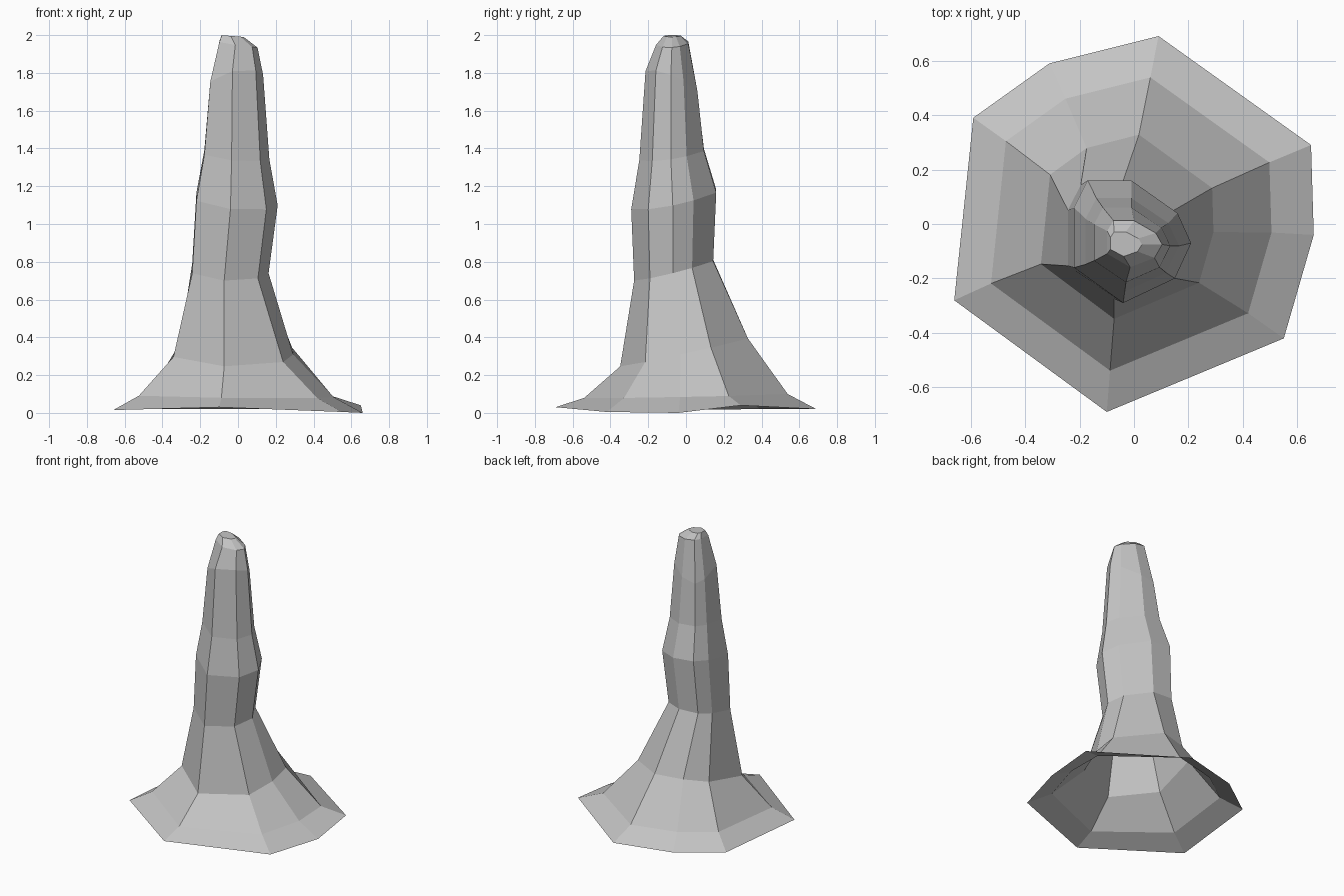
import bpy
import bmesh

default_cube = bpy.data.objects.get("Cube")
if default_cube:
    bpy.data.objects.remove(default_cube, do_unlink=True)

# Eight-sided cross-sections: the wide foot (with a slightly uneven rim) and the shaft
FOOT = [(0.65, 0.29), (0.09, 0.69), (-0.31, 0.59), (-0.59, 0.39),
        (-0.66, -0.28), (-0.10, -0.69), (0.55, -0.42), (0.66, -0.04)]
RIM_LIFT = [0.04, 0.02, 0.02, 0.02, 0.015, 0.03, 0.005, 0.0]
SHAFT = [(0.17, 0.11), (0.0, 0.23), (-0.16, 0.23), (-0.21, 0.13),
         (-0.21, -0.09), (-0.03, -0.22), (0.16, -0.13), (0.22, 0.0)]


def add_ring(bm, outline, centre, scale, height, tilt=(0, 0), lift=None):
    """Place a scaled, tilted copy of a cross-section and return its vertices."""
    ring = []
    for i, (px, py) in enumerate(outline):
        x, y = px * scale[0], py * scale[1]
        z = height + tilt[0] * x + tilt[1] * y
        if lift:
            z += lift[i]
        ring.append(bm.verts.new((centre[0] + x, centre[1] + y, z)))
    return ring


def bridge(bm, low, high):
    """Join two rings with a band of quads."""
    count = len(low)
    for i in range(count):
        j = (i + 1) % count
        bm.faces.new((low[i], low[j], high[j], high[i]))


bm = bmesh.new()
rings = [
    # Flared foot, open underneath
    add_ring(bm, FOOT, (0, 0), (1, 1), 0, lift=RIM_LIFT),
    add_ring(bm, FOOT, (-0.01, 0), (0.78, 0.78), 0.09, (-0.01, 0.02)),
    add_ring(bm, FOOT, (-0.025, -0.01), (0.48, 0.49), 0.32, (-0.02, 0.22)),
    # Waist and bulge
    add_ring(bm, SHAFT, (-0.045, -0.07), (0.94, 0.93), 0.75, (-0.05, 0.25)),
    add_ring(bm, SHAFT, (-0.01, -0.07), (1, 1), 1.12, (-0.1, 0.2)),
    # Tapering shaft
    add_ring(bm, SHAFT, (-0.01, -0.08), (0.8, 0.76), 1.36, (-0.1, 0.15)),
    add_ring(bm, SHAFT, (-0.01, -0.08), (0.65, 0.61), 1.76, (0.2, -0.4)),
    # Rounded tip
    add_ring(bm, SHAFT, (0, -0.075), (0.47, 0.38), 1.95, (-0.15, 0.05)),
    add_ring(bm, SHAFT, (-0.03, -0.075), (0.27, 0.2), 1.995, (-0.08, 0)),
]
for low, high in zip(rings, rings[1:]):
    bridge(bm, low, high)
bm.faces.new(rings[-1])

mesh = bpy.data.meshes.new("stalagmite")
bm.to_mesh(mesh)
bm.free()

# Plain grey stone, flat shaded
stone = bpy.data.materials.new("grey stone")
stone.use_nodes = True
colour = (0.55, 0.55, 0.55, 1)
stone.diffuse_color = colour
stone.node_tree.nodes["Principled BSDF"].inputs["Base Color"].default_value = colour
mesh.materials.append(stone)

stalagmite = bpy.data.objects.new("stalagmite", mesh)
bpy.context.collection.objects.link(stalagmite)
